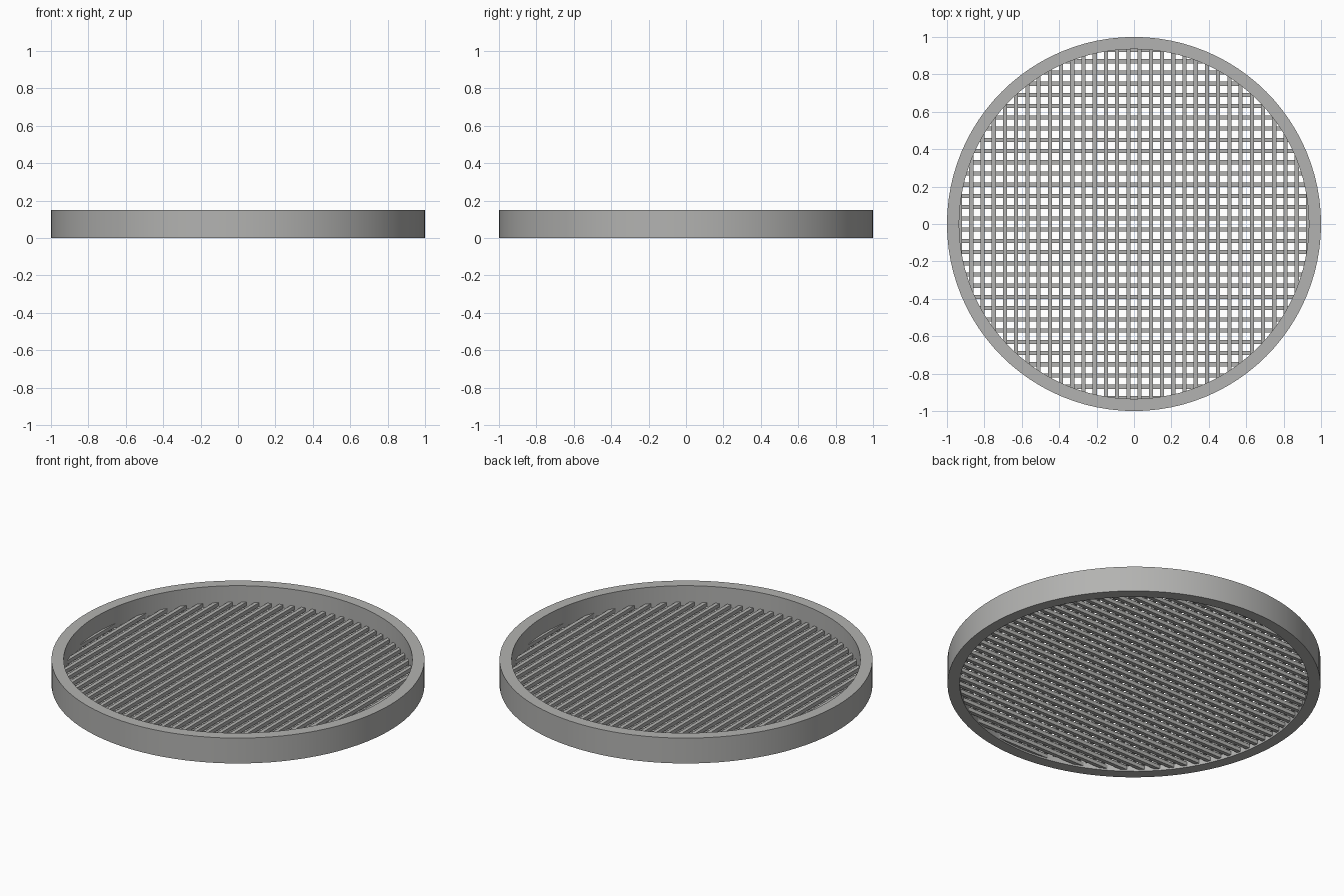
import bpy
import bmesh
import math
from mathutils import Matrix

cube = bpy.data.objects.get("Cube")
if cube:
    bpy.data.objects.remove(cube, do_unlink=True)

OUTER, INNER, HEIGHT = 1.0, 0.935, 0.15
PITCH, BAR = 0.06, 0.022
SEGMENTS = 96

grey = bpy.data.materials.new("grey")
grey.use_nodes = True
colour = (0.45, 0.45, 0.44, 1)
grey.diffuse_color = colour
grey.node_tree.nodes["Principled BSDF"].inputs["Base Color"].default_value = colour


def add_object(name, bm):
    bmesh.ops.recalc_face_normals(bm, faces=bm.faces)
    mesh = bpy.data.meshes.new(name)
    bm.to_mesh(mesh)
    bm.free()
    mesh.materials.append(grey)
    obj = bpy.data.objects.new(name, mesh)
    bpy.context.collection.objects.link(obj)
    return obj


# Rim: rectangular section spun around the vertical axis
bm = bmesh.new()
corners = [(INNER, 0), (OUTER, 0), (OUTER, HEIGHT), (INNER, HEIGHT)]
verts = [bm.verts.new((r, 0, z)) for r, z in corners]
edges = [bm.edges.new((verts[i], verts[i - 1])) for i in range(4)]
bmesh.ops.spin(bm, geom=verts + edges, cent=(0, 0, 0), axis=(0, 0, 1),
               angle=math.tau, steps=SEGMENTS, use_merge=True)
bmesh.ops.remove_doubles(bm, verts=bm.verts, dist=0.0001)
rim = add_object("rim", bm)
bpy.context.view_layer.objects.active = rim
rim.select_set(True)
bpy.ops.object.shade_smooth_by_angle(angle=math.radians(30))
rim.select_set(False)


# Mesh layers: parallel square bars, each ending inside the rim
def bar_layer(name, z, along_y):
    bm = bmesh.new()
    count = int(INNER / PITCH)
    for i in range(-count - 1, count + 1):
        offset = (i + 0.5) * PITCH
        length = 2 * math.sqrt((INNER + 0.015) ** 2 - offset ** 2)
        place = Matrix.Translation((0, offset, z))
        size = Matrix.Diagonal((length, BAR, BAR, 1))
        turn = Matrix.Rotation(math.pi / 2 if along_y else 0, 4, "Z")
        bmesh.ops.create_cube(bm, size=1, matrix=turn @ place @ size)
    return add_object(name, bm)


bar_layer("lower_bars", 0.021, False)
bar_layer("upper_bars", 0.042, True)
